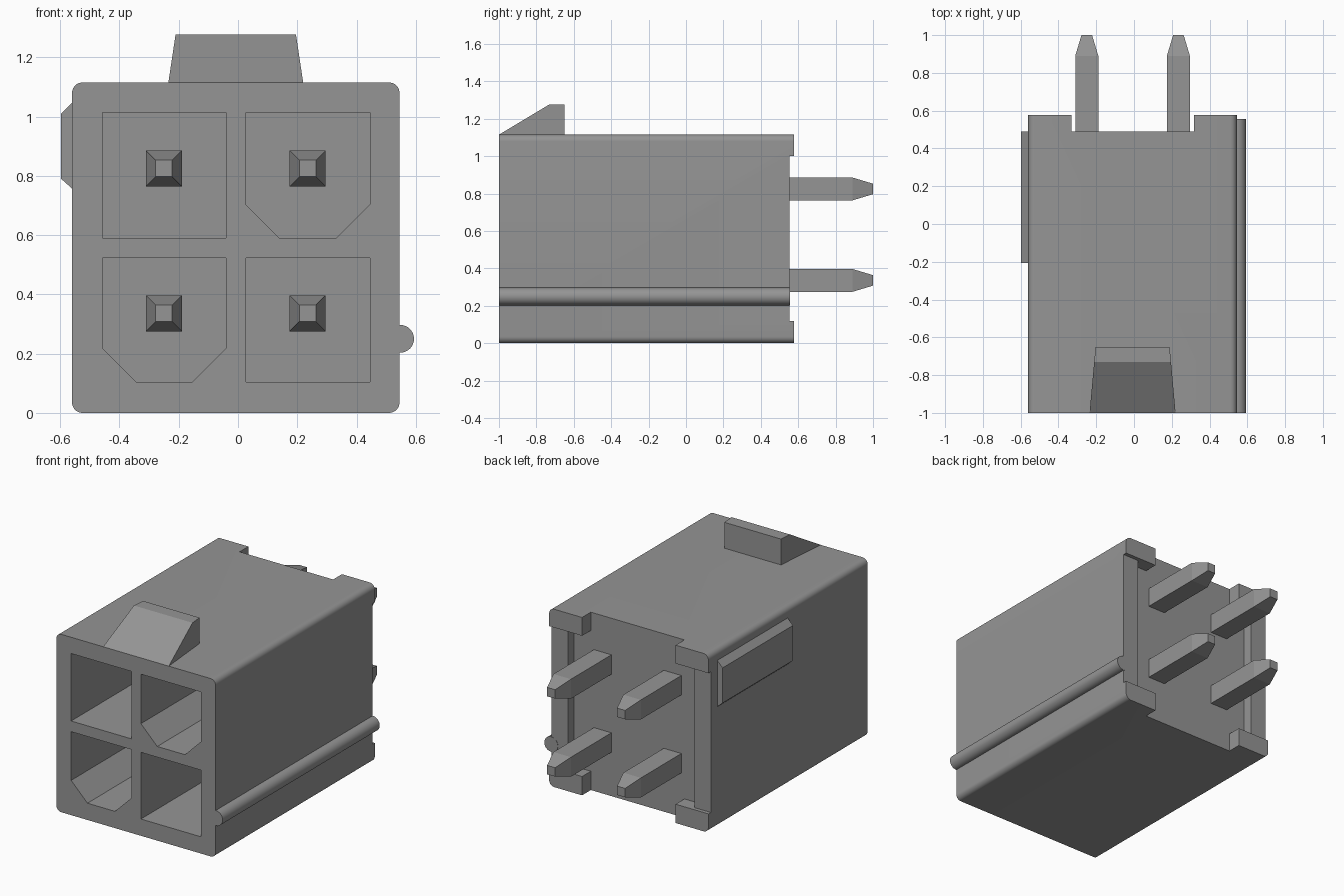
import bpy, bmesh, math

old = bpy.data.objects.get("Cube")
if old:
    bpy.data.objects.remove(old, do_unlink=True)

grey = bpy.data.materials.new("mid grey")
grey.use_nodes = True
colour = (0.3, 0.3, 0.3, 1.0)
grey.diffuse_color = colour
for node in grey.node_tree.nodes:
    if node.type == 'BSDF_PRINCIPLED':
        node.inputs["Base Color"].default_value = colour


def loft(name, rings):
    """Closed solid through rings of matching points."""
    bm = bmesh.new()
    loops = [[bm.verts.new(p) for p in ring] for ring in rings]
    n = len(loops[0])
    for a, b in zip(loops, loops[1:]):
        for i in range(n):
            bm.faces.new((a[i], a[(i + 1) % n], b[(i + 1) % n], b[i]))
    bm.faces.new(loops[0])
    bm.faces.new(loops[-1])
    bmesh.ops.recalc_face_normals(bm, faces=bm.faces)
    mesh = bpy.data.meshes.new(name)
    bm.to_mesh(mesh)
    bm.free()
    mesh.materials.append(grey)
    obj = bpy.data.objects.new(name, mesh)
    bpy.context.collection.objects.link(obj)
    return obj


def prism(name, outline, y0, y1):
    """Extrude an x-z outline along y."""
    return loft(name, [[(x, y, z) for x, z in outline] for y in (y0, y1)])


def rect(x0, x1, z0, z1):
    return [(x0, z0), (x1, z0), (x1, z1), (x0, z1)]


def rounded_rect(x0, x1, z0, z1, r, steps=8):
    centres = [(x1 - r, z1 - r), (x0 + r, z1 - r), (x0 + r, z0 + r), (x1 - r, z0 + r)]
    pts = []
    for q, (cx, cz) in enumerate(centres):
        for i in range(steps + 1):
            a = math.pi / 2 * (q + i / steps)
            pts.append((cx + r * math.cos(a), cz + r * math.sin(a)))
    return pts


def chamfered(x0, x1, z0, z1, c=0.113):
    """Socket outline with its two lower corners cut off."""
    return [(x0 + c, z0), (x1 - c, z0), (x1, z0 + c), (x1, z1), (x0, z1), (x0, z0 + c)]


def activate(obj):
    bpy.ops.object.select_all(action='DESELECT')
    obj.select_set(True)
    bpy.context.view_layer.objects.active = obj


def smooth(obj):
    activate(obj)
    bpy.ops.object.shade_smooth_by_angle(angle=math.radians(30))


def cut(obj, cutter):
    activate(obj)
    mod = obj.modifiers.new("cut", 'BOOLEAN')
    mod.operation = 'DIFFERENCE'
    mod.solver = 'EXACT'
    mod.object = cutter
    bpy.ops.object.modifier_apply(modifier=mod.name)
    bpy.data.objects.remove(cutter, do_unlink=True)


# Housing block with rounded long edges
X0, X1, TOP = -0.56, 0.545, 1.115
housing = prism("housing", rounded_rect(X0, X1, 0, TOP, 0.035), -1.0, 0.577)

# Back: corner feet, lower side walls and recessed rear panel
cut(housing, prism("rear_side_cutter", rect(-0.8, 0.8, 0.118, 1.0), 0.553, 0.8))
cut(housing, prism("rear_slot_cutter", rect(-0.332, 0.317, -0.2, 1.4), 0.49, 0.8))
cut(housing, prism("rear_recess_cutter", rect(-0.447, 0.432, 0.118, 1.0), 0.49, 0.8))

# Four sockets, two of them keyed
left, right = (-0.457, -0.04), (0.027, 0.445)
low, high = (0.105, 0.523), (0.59, 1.013)
for shape, xs, zs in ((rect, left, high), (chamfered, right, high),
                      (chamfered, left, low), (rect, right, low)):
    cut(housing, prism("socket_cutter", shape(*xs, *zs), -1.2, 0.2))
smooth(housing)

# Contact pins, tapered at both ends
for row, z in (("lower", 0.336), ("upper", 0.825)):
    for side, x in (("right", -0.25), ("left", 0.235)):
        rings = []
        for y, h in ((-0.45, 0.028), (-0.34, 0.061), (0.89, 0.061), (1.0, 0.028)):
            rings.append([(px, y, pz) for px, pz in rect(x - h, x + h, z - h, z + h)])
        loft(f"{row}_{side}_pin", rings)

# Latch ramp on top, narrowing toward the back
ramp = [(-1.0, TOP - 0.005), (-1.0, TOP), (-0.73, 1.277), (-0.65, 1.277), (-0.65, TOP - 0.005)]
loft("latch_ramp", [[(-0.0075 + s * (0.2275 - 0.09 * (y + 1)), y, z) for y, z in ramp]
                    for s in (-1, 1)])

# Bevelled key on the right wall
prism("side_key", [(X0 + 0.005, 1.05), (X0, 1.047), (-0.597, 1.01), (-0.597, 0.79),
                   (X0, 0.757), (X0 + 0.005, 0.752)], -0.207, 0.49)

# Round rib along the left wall
rib = [(X1 + 0.002 + 0.047 * math.cos(math.tau * i / 32), 0.25 + 0.047 * math.sin(math.tau * i / 32))
       for i in range(32)]
smooth(prism("side_rib", rib, -1.0, 0.555))
